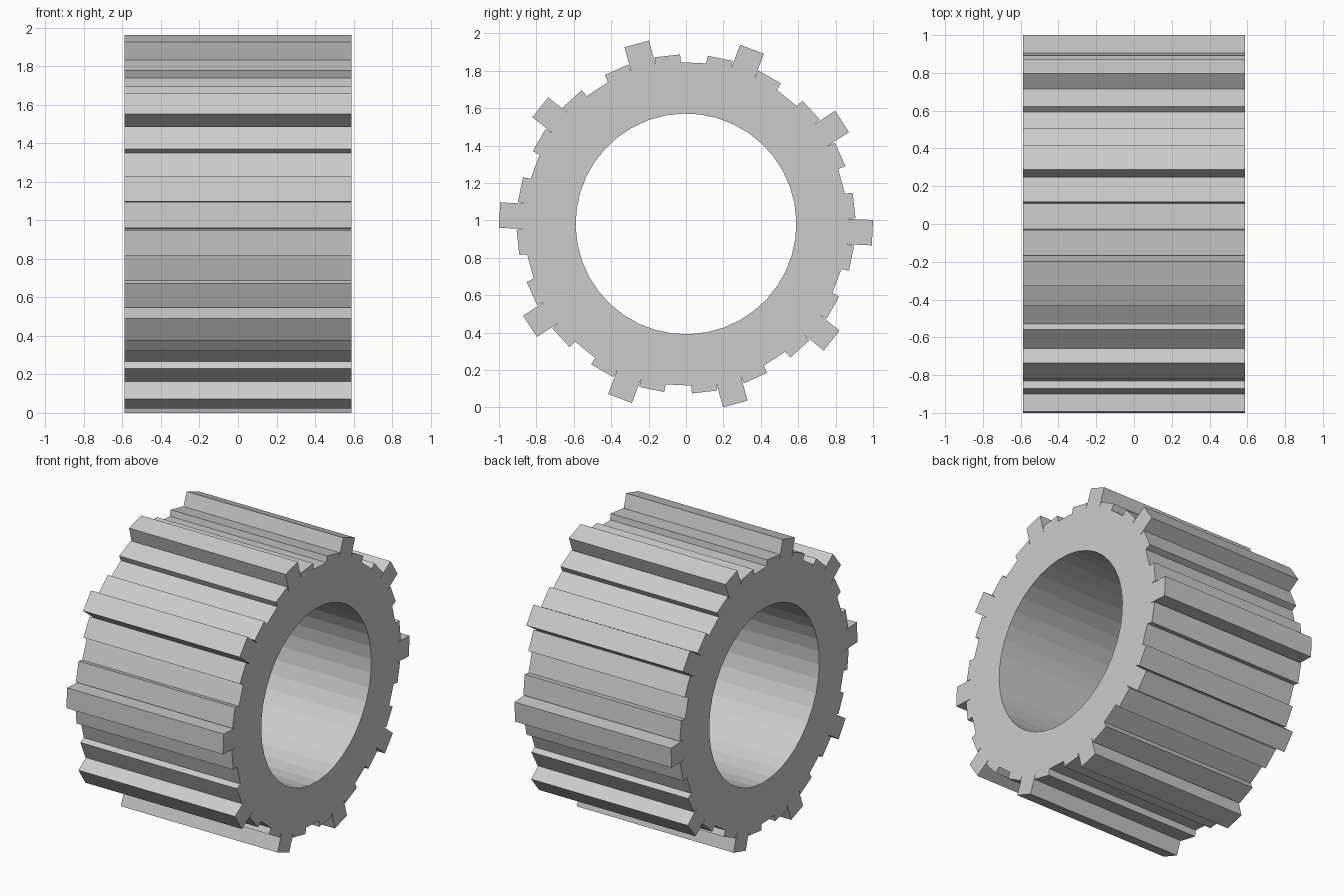
import bpy, bmesh
from math import cos, sin, pi, radians

if "Cube" in bpy.data.objects:
    bpy.data.objects.remove(bpy.data.objects["Cube"])

SEGMENTS = 40
WIDTH = 1.176
BORE = 0.59
ROOT = 0.865
CENTRE_Z = 0.981
OFFSET = radians(-2.7)
# tooth-tip distance for the repeating pattern: tall, short, flat, short
TIPS = (0.998, 0.904, None, 0.904)

bm = bmesh.new()


def vert(y, z):
    return bm.verts.new((-WIDTH / 2, y, z + CENTRE_Z))


def ring(radius):
    step = 2 * pi / SEGMENTS
    return [vert(radius * cos(OFFSET + (i - 0.5) * step),
                 radius * sin(OFFSET + (i - 0.5) * step)) for i in range(SEGMENTS)]


# Flat end profile: ring segments with a square tooth standing on each raised one
inner, outer = ring(BORE), ring(ROOT)
half = ROOT * sin(pi / SEGMENTS)
for i in range(SEGMENTS):
    j = (i + 1) % SEGMENTS
    bm.faces.new((inner[i], outer[i], outer[j], inner[j]))
    tip = TIPS[i % 4]
    if tip:
        a = OFFSET + i * 2 * pi / SEGMENTS
        c, s = cos(a), sin(a)
        low = vert(tip * c + half * s, tip * s - half * c)
        high = vert(tip * c - half * s, tip * s + half * c)
        bm.faces.new((outer[i], low, high, outer[j]))

# Extrude the profile across the tread width
result = bmesh.ops.extrude_face_region(bm, geom=bm.faces[:], use_keep_orig=True)
moved = [g for g in result["geom"] if isinstance(g, bmesh.types.BMVert)]
bmesh.ops.translate(bm, verts=moved, vec=(WIDTH, 0, 0))
bmesh.ops.recalc_face_normals(bm, faces=bm.faces[:])

mesh = bpy.data.meshes.new("treaded_tyre")
bm.to_mesh(mesh)
bm.free()
tyre = bpy.data.objects.new("treaded_tyre", mesh)
bpy.context.collection.objects.link(tyre)
